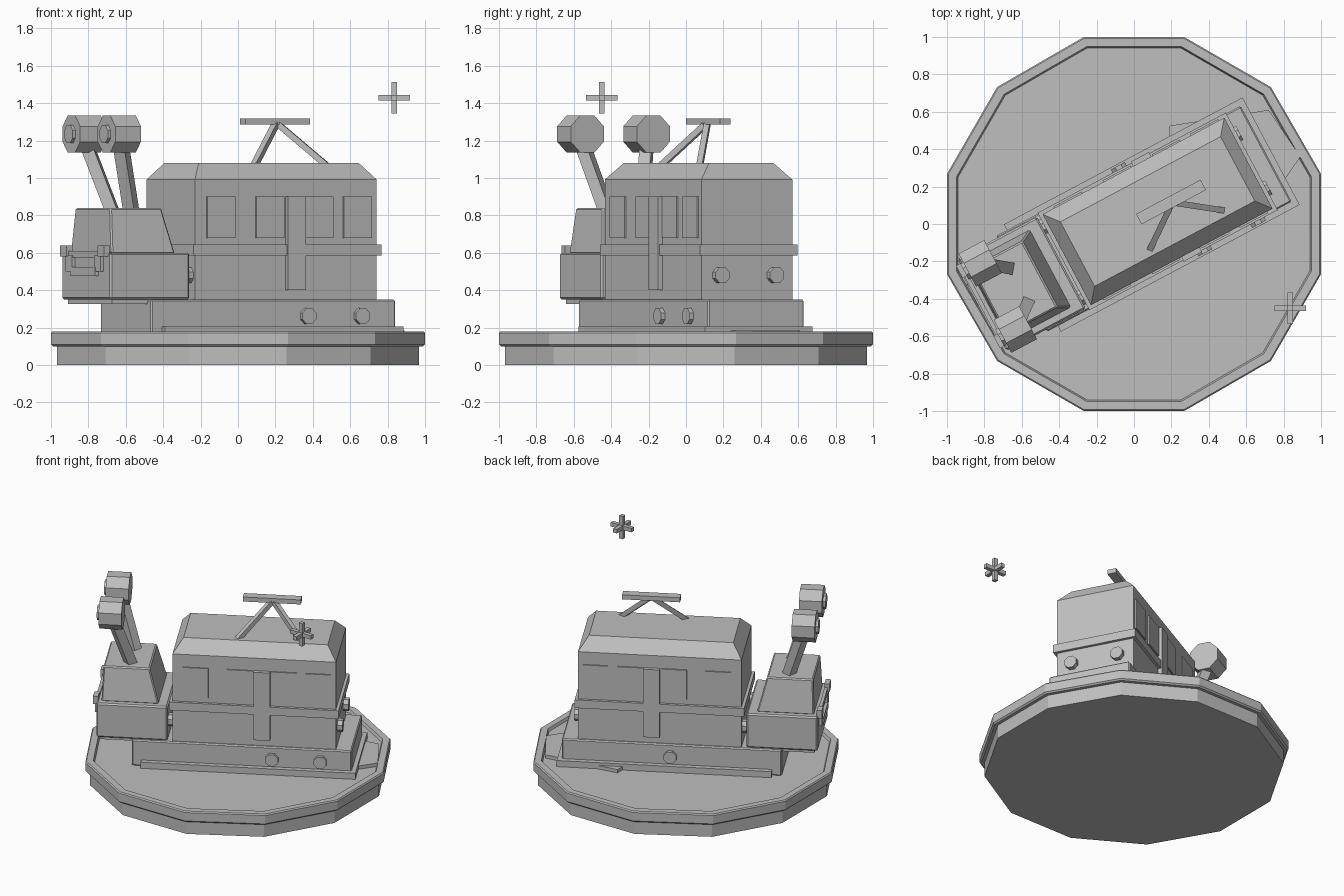
import bpy, bmesh, math
from mathutils import Matrix, Vector

if "Cube" in bpy.data.objects:
    bpy.data.objects.remove(bpy.data.objects["Cube"])

gray = bpy.data.materials.new("plain_gray")
gray.diffuse_color = (0.52, 0.52, 0.52, 1)
gray.use_nodes = True
gray.node_tree.nodes["Principled BSDF"].inputs["Base Color"].default_value = gray.diffuse_color
TURN = Matrix.Rotation(math.radians(28), 4, 'Z')   # the vehicle stands turned on the base
WORLD = Matrix.Identity(4)


def finish(name, bm, mat=TURN, bevel=0):
    bmesh.ops.recalc_face_normals(bm, faces=bm.faces)
    bm.transform(mat)
    me = bpy.data.meshes.new(name)
    bm.to_mesh(me)
    bm.free()
    me.materials.append(gray)
    ob = bpy.data.objects.new(name, me)
    bpy.context.collection.objects.link(ob)
    if bevel:
        m = ob.modifiers.new("bevel", 'BEVEL')
        m.width, m.segments = bevel, 1
    return ob


def loft(name, rings, mat=TURN, bevel=0):
    """Skin equal-length closed rings and cap both ends."""
    bm = bmesh.new()
    vs = [[bm.verts.new(p) for p in r] for r in rings]
    n = len(vs[0])
    for a, b in zip(vs, vs[1:]):
        for i in range(n):
            bm.faces.new((a[i], a[(i + 1) % n], b[(i + 1) % n], b[i]))
    bm.faces.new(vs[0][::-1])
    bm.faces.new(vs[-1])
    return finish(name, bm, mat, bevel)


def rect(u0, u1, w0, w1, z):
    return [(u0, w0, z), (u1, w0, z), (u1, w1, z), (u0, w1, z)]


def box(name, u, v, z, mat=TURN, bevel=0):
    return loft(name, [rect(*u, *v, z[0]), rect(*u, *v, z[1])], mat, bevel)


def ngon(n, apothem, z):
    r = apothem / math.cos(math.pi / n)
    return [(r * math.cos((i + .5) * 2 * math.pi / n),
             r * math.sin((i + .5) * 2 * math.pi / n), z) for i in range(n)]


def drum(name, centre, axis, apothem, length, n=8):
    """Low-poly cylinder centred on a point, along 'u' or 'v'."""
    rot = Matrix.Rotation(math.pi / 2, 4, 'Y' if axis == 'u' else 'X')
    m = TURN @ Matrix.Translation(centre) @ rot
    return loft(name, [ngon(n, apothem, -length / 2), ngon(n, apothem, length / 2)], m)


def strut(name, a, b, w):
    a, b = Vector(a), Vector(b)
    d = b - a
    m = TURN @ Matrix.Translation(a) @ d.to_track_quat('Z', 'Y').to_matrix().to_4x4()
    h = w / 2
    return box(name, (-h, h), (-h, h), (0, d.length), m)


# twelve-sided display base with a sunken floor
loft("base_lower", [ngon(12, .968, 0), ngon(12, .968, .102)], WORLD)
loft("base_upper", [ngon(12, .99, .1), ngon(12, 1, .11), ngon(12, 1, .172), ngon(12, .993, .18),
                    ngon(12, .948, .18), ngon(12, .94, .16)], WORLD)

# flat slab on the floor beneath the rear
slab = [(.19, .47), (.28, .2), (.8, .23), (.89, .36), (.72, .61), (.19, .525)]
loft("ground_slab", [[(x, y, z) for x, y in slab] for z in (.15, .185)], WORLD)

# chassis
box("foot_plate", (-.615, .83), (-.325, .325), (.155, .205))
box("chassis", (-.68, .80), (-.29, .29), (.16, .35), bevel=.008)

# main cabin with hipped roof
C, L, W = .143, .55, .275
box("cabin_walls", (C - L, C + L), (-W, W), (.345, .99))
loft("roof", [rect(C - L, C + L, -W, W, .985), rect(C - L, C + L, -W, W, .992),
              rect(C - .485, C + .485, -.195, .195, 1.08)])
box("belt_band", (C - L - .02, C + L + .02), (-W - .02, W + .02), (.585, .645))

# windows and doors on both long sides
for s, side in ((-1, "front"), (1, "back")):
    for i, du in enumerate((-.394, -.097, .2, .432)):
        v = sorted((s * (W - .01), s * (W + .009)))
        box(f"{side}_window_{i + 1}", (C + du - .085, C + du + .085), v, (.68, .9))
    v = sorted((s * (W - .01), s * (W + .027)))
    box(f"{side}_door", (C - .002, C + .108), v, (.4, .9))

# round lamps on the cabin ends and chassis sides
for s in (-1, 1):
    drum("rear_lamp", (C + L + .01, s * .165, .48), 'u', .042, .05)
    drum("coupling_buffer", (C - L - .012, s * .215, .48), 'u', .042, .05)
for u, v in ((.265, -.295), (.59, -.295), (.07, .295)):
    drum("chassis_cap", (u, v, .262), 'v', .042, .04)

# nose
box("nose_underplate", (-.895, -.46), (-.25, .25), (.325, .36))
box("nose_box", (-.92, -.44), (-.278, .278), (.35, .6), bevel=.01)
loft("nose_hood", [rect(-.89, -.505, -.235, .235, .595),
                   rect(-.88, -.57, -.2, .2, .84)], bevel=.008)

# stepped grille on the nose face
box("grille_bottom", (-.94, -.91), (-.14, .14), (.475, .525))
for s in (-1, 1):
    box("grille_step", (-.938, -.91), sorted((s * .125, s * .2)), (.5, .585))
    box("grille_end", (-.945, -.91), sorted((s * .175, s * .25)), (.58, .638))
box("grille_bar", (-.932, -.91), (-.18, .18), (.575, .61))

# raised lamps on arms
for s in (-1, 1):
    strut("lamp_arm", (-.70, s * .105, .81), (-.82, s * .2, 1.2), .065)
    drum("raised_lamp", (-.825, s * .2, 1.235), 'u', .1, .155)
    drum("raised_lamp_lens", (-.905, s * .2, 1.235), 'u', .048, .03)

# roof current collector
box("collector_board", (.035, .425), (-.02, .042), (1.285, 1.318))
for u in (.008, .46):
    strut("collector_leg", (u, -.163, 1.06), (.235, .005, 1.295), .032)

# floating three-axis sparkle
c = (.835, -.45, 1.43)
for i in range(3):
    r = [(c[k] - h, c[k] + h) for k, h in ((k, .084 if k == i else .0145) for k in range(3))]
    box("sparkle_bar", *r, mat=WORLD)
